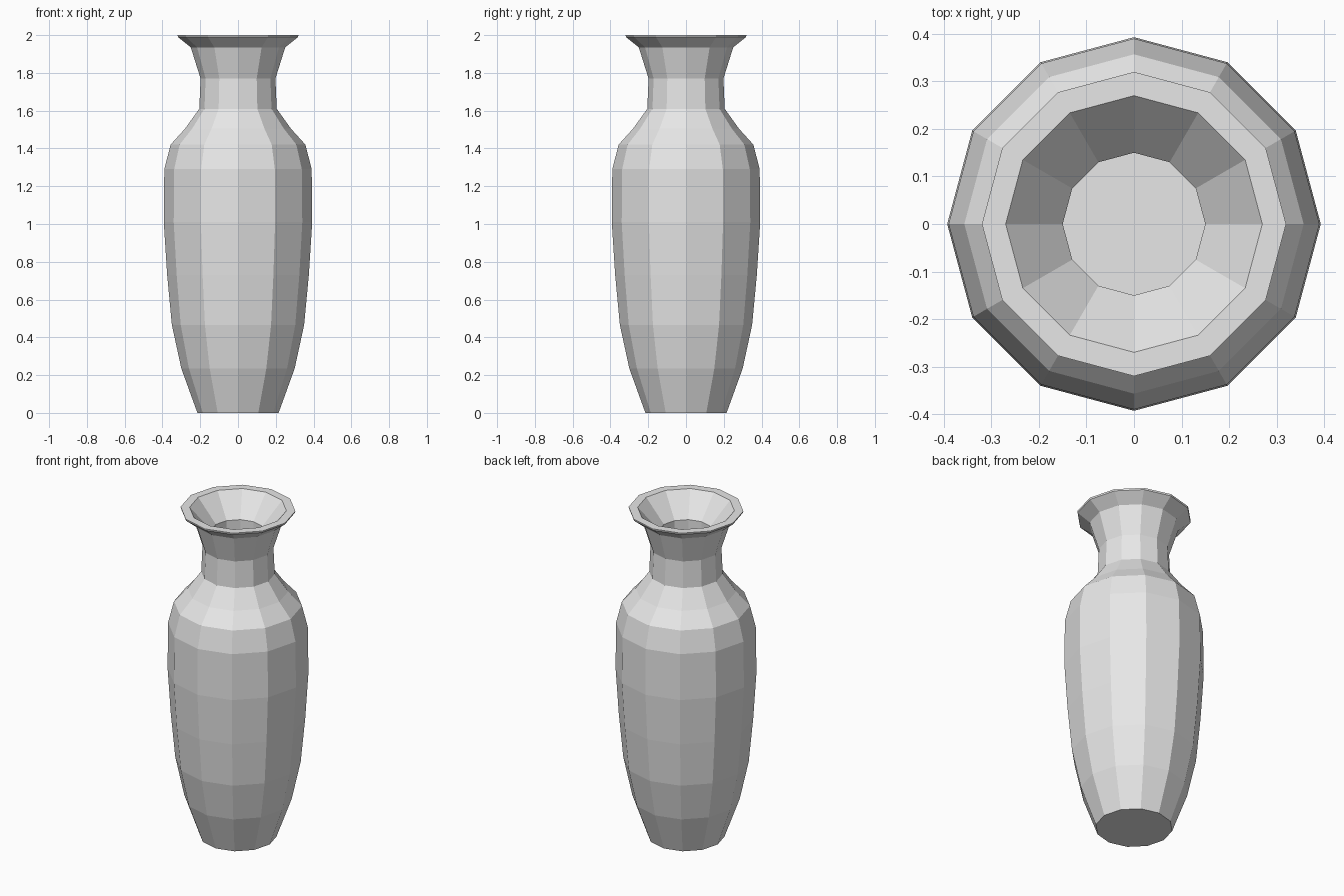
import bpy
import bmesh
from math import cos, sin, tau

old = bpy.data.objects.get("Cube")
if old:
    bpy.data.objects.remove(old, do_unlink=True)

SIDES = 12

# Single clay colour
clay = bpy.data.materials.new("pale grey clay")
clay.use_nodes = True
grey = (0.8, 0.8, 0.8, 1.0)
clay.diffuse_color = grey
clay.node_tree.nodes["Principled BSDF"].inputs["Base Color"].default_value = grey

# Outer wall from foot to lip, as (radius, height)
outer = [(0.215, 0), (0.3, 0.235), (0.35, 0.465), (0.375, 0.73),
         (0.393, 1.01), (0.39, 1.29), (0.357, 1.42), (0.28, 1.505),
         (0.205, 1.61), (0.198, 1.77), (0.25, 1.935), (0.318, 1.99), (0.32, 2)]

# Flat rim, funnel mouth, throat, then the hollow down to the floor
mouth = [(0.27, 2), (0.15, 1.865), (0.15, 1.62)]
hollow = [(r - 0.05, z) for r, z in reversed(outer[1:8])]
floor = [(0.18, 0.05)]


def lathe(name, profile, sides, material):
    """Revolve a profile around z and close both ends."""
    bm = bmesh.new()
    rings = []
    for r, z in profile:
        rings.append([bm.verts.new((r * cos(tau * i / sides), r * sin(tau * i / sides), z))
                      for i in range(sides)])
    for low, high in zip(rings, rings[1:]):
        for i in range(sides):
            j = (i + 1) % sides
            bm.faces.new((low[i], low[j], high[j], high[i]))
    bm.faces.new(rings[0][::-1])
    bm.faces.new(rings[-1])
    bmesh.ops.recalc_face_normals(bm, faces=bm.faces)
    mesh = bpy.data.meshes.new(name)
    bm.to_mesh(mesh)
    bm.free()
    mesh.materials.append(material)
    obj = bpy.data.objects.new(name, mesh)
    bpy.context.collection.objects.link(obj)
    return obj


lathe("vase", outer + mouth + hollow + floor, SIDES, clay)
